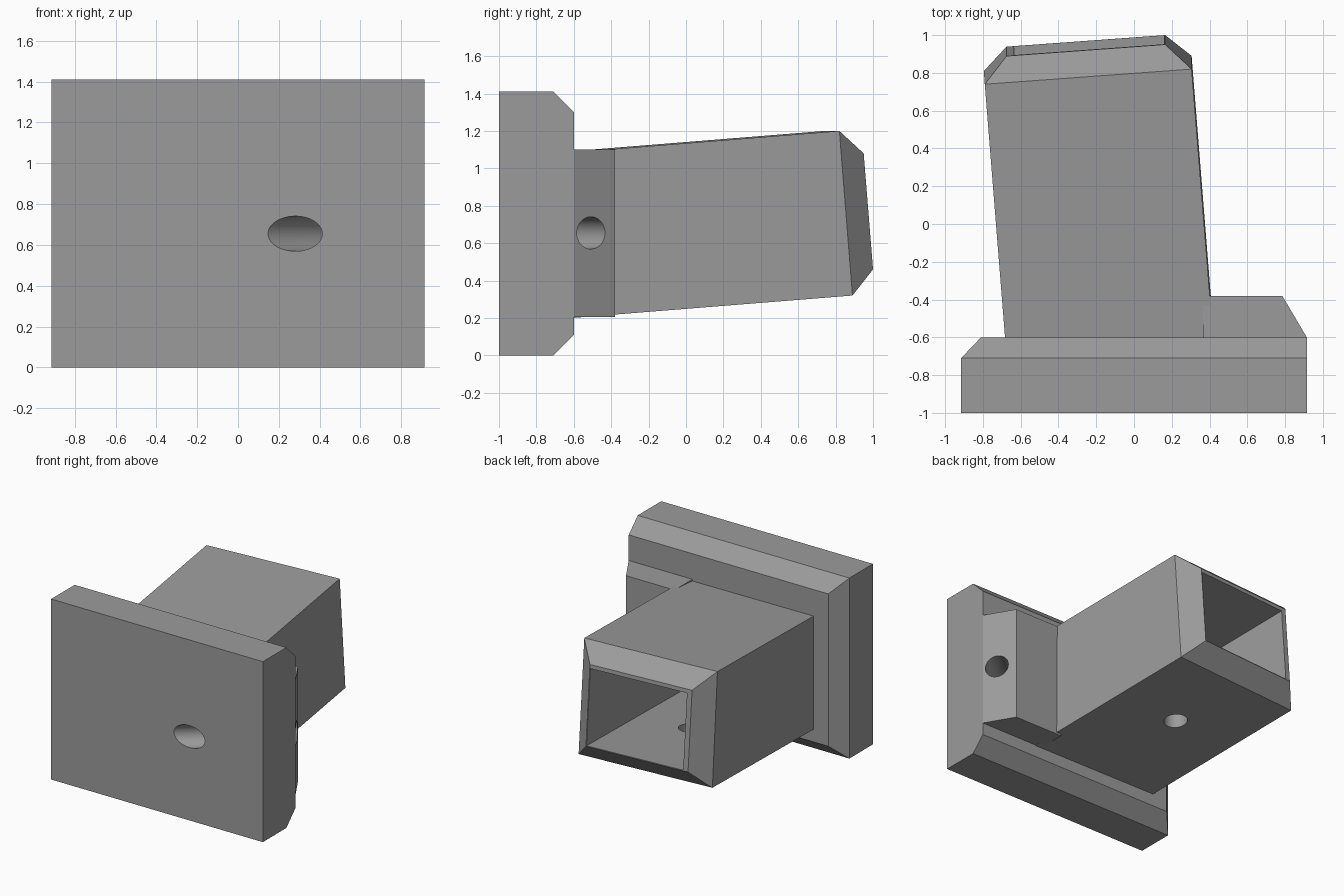
import bpy, bmesh
from mathutils import Vector

if "Cube" in bpy.data.objects:
    bpy.data.objects.remove(bpy.data.objects["Cube"])

grey = bpy.data.materials.new("plain_grey")
grey.diffuse_color = (0.33, 0.33, 0.33, 1)
grey.use_nodes = True
grey.node_tree.nodes["Principled BSDF"].inputs["Base Color"].default_value = grey.diffuse_color


def loft(name, rings):
    """Closed solid through rings with equal numbers of points."""
    bm = bmesh.new()
    loops = [[bm.verts.new(p) for p in ring] for ring in rings]
    n = len(loops[0])
    for a, b in zip(loops, loops[1:]):
        for i in range(n):
            j = (i + 1) % n
            bm.faces.new((a[i], a[j], b[j], b[i]))
    bm.faces.new(loops[0][::-1])
    bm.faces.new(loops[-1])
    bmesh.ops.recalc_face_normals(bm, faces=bm.faces)
    return to_object(name, bm)


def to_object(name, bm):
    mesh = bpy.data.meshes.new(name)
    bm.to_mesh(mesh)
    bm.free()
    mesh.materials.append(grey)
    ob = bpy.data.objects.new(name, mesh)
    bpy.context.collection.objects.link(ob)
    return ob


def rod(name, start, end, radius):
    """Smooth round cutter between two points."""
    start, end = Vector(start), Vector(end)
    bm = bmesh.new()
    bmesh.ops.create_cone(bm, cap_ends=True, segments=48, radius1=radius,
                          radius2=radius, depth=(end - start).length)
    for f in bm.faces:
        f.smooth = len(f.verts) == 4
    ob = to_object(name, bm)
    ob.rotation_mode = 'QUATERNION'
    ob.rotation_quaternion = (end - start).to_track_quat('Z', 'Y')
    ob.location = (start + end) / 2
    return ob


def combine(target, helper, operation):
    """Apply a boolean and remove the helper."""
    mod = target.modifiers.new("join", 'BOOLEAN')
    mod.operation, mod.object, mod.solver = operation, helper, 'EXACT'
    bpy.context.view_layer.objects.active = target
    bpy.ops.object.modifier_apply(modifier=mod.name)
    bpy.data.objects.remove(helper)


def rect(y, x0, x1, z0, z1):
    return [(x0, y, z0), (x1, y, z0), (x1, y, z1), (x0, y, z1)]


# Mounting plate, chamfered behind on top, bottom and left
plate = loft("mounting_plate", [
    rect(-1.0, -0.915, 0.915, 0, 1.41),
    rect(-0.71, -0.915, 0.915, 0, 1.41),
    rect(-0.6, -0.81, 0.915, 0.11, 1.30)])

# Slanted boss beside the tube, with an angled screw hole through to the front
outline = [(0.365, -0.65), (0.85, -0.65), (0.915, -0.6),
           (0.785, -0.38), (0.365, -0.38)]
boss = loft("side_boss", [[(x, y, z) for x, y in outline] for z in (0.205, 1.10)])
combine(plate, boss, 'UNION')
mid, way = Vector((0.28, -1, 0.655)), Vector((0.763, 0.646, 0))
combine(plate, rod("screw_hole", mid - way * 0.4, mid + way * 1.3, 0.086), 'DIFFERENCE')

# Tilted tube with a chamfered end
axis = Vector((-0.08, 1, 0.08))


def end_point(x, z):
    return Vector((x, 0.95 + (x - 0.165) * 0.0726 - (z - 1.08) * 0.0806, z))


shoulder = [Vector(p) for p in ((-0.795, 0.81, 0.32), (0.305, 0.89, 0.32),
                                (0.305, 0.82, 1.20), (-0.79, 0.74, 1.20))]
tip = [end_point(x, z) for x, z in ((-0.675, 0.46), (0.165, 0.46),
                                    (0.165, 1.08), (-0.675, 1.08))]
tube = loft("tube", [[p - axis * 1.52 for p in shoulder], shoulder, tip])

# Open cavity along the tube
mouth = [end_point(x, z) for x, z in ((-0.635, 0.465), (0.16, 0.465),
                                      (0.16, 1.05), (-0.635, 1.05))]
cavity = loft("cavity", [[p - axis * 1.35 for p in mouth],
                         [p + axis * 0.1 for p in mouth]])
combine(tube, cavity, 'DIFFERENCE')

# Locking hole in the tube floor
combine(tube, rod("lock_hole", (-0.2, 0.22, 0.1), (-0.2, 0.24, 0.6), 0.085), 'DIFFERENCE')
